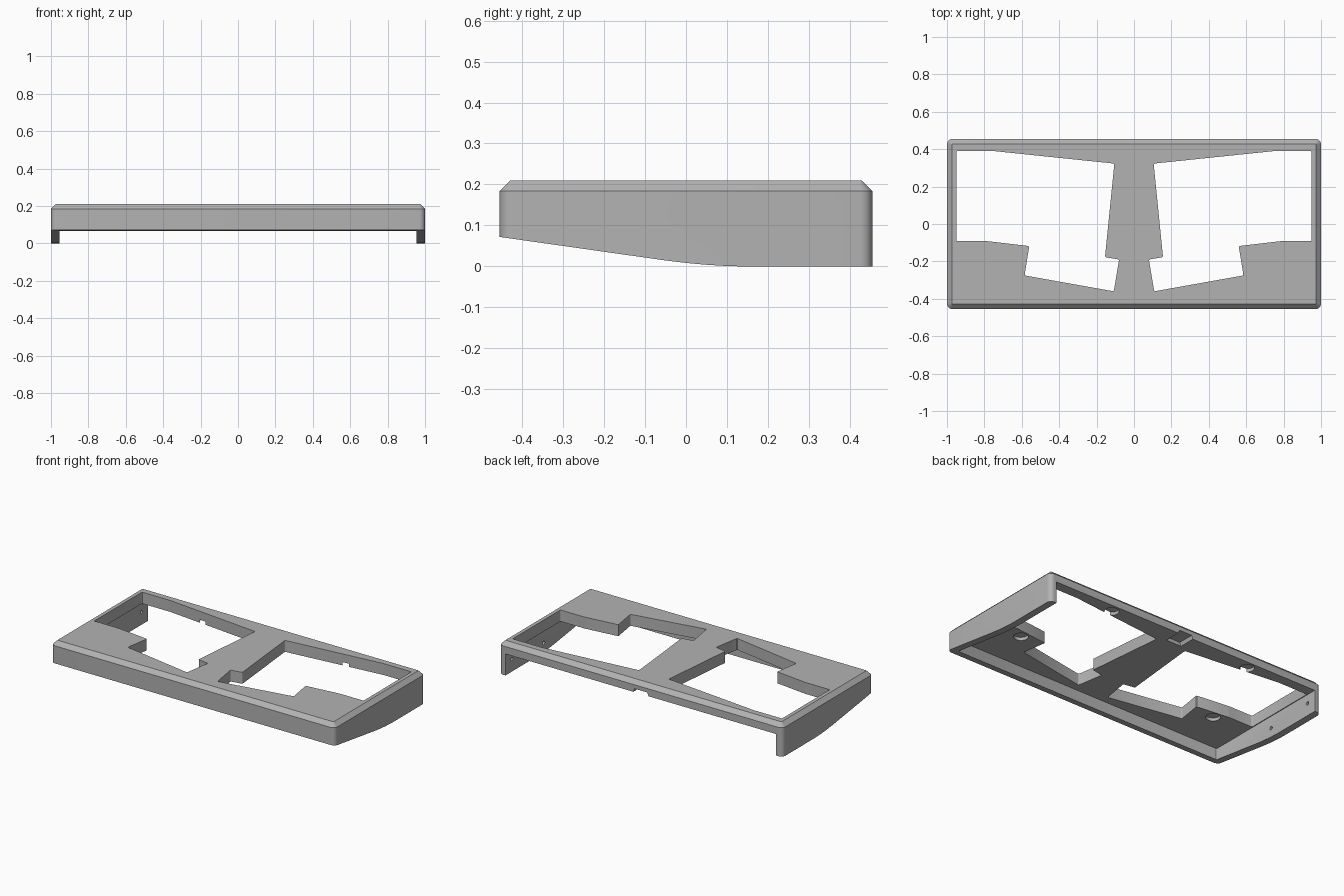
import bpy, bmesh, math
from mathutils import Vector, Matrix

cube = bpy.data.objects.get("Cube")
if cube:
    bpy.data.objects.remove(cube, do_unlink=True)

W, D, H = 1.0, 0.455, 0.21      # half width, half depth, height
PLATE = 0.137                   # underside of the top plate
WALL = 0.045                    # wall thickness
CHAMFER = 0.026

grey = bpy.data.materials.new("case_grey")
grey.use_nodes = True
grey.diffuse_color = (0.45, 0.45, 0.45, 1)
grey.node_tree.nodes["Principled BSDF"].inputs["Base Color"].default_value = grey.diffuse_color


def finish(name, bm):
    bmesh.ops.recalc_face_normals(bm, faces=bm.faces)
    mesh = bpy.data.meshes.new(name)
    bm.to_mesh(mesh)
    bm.free()
    obj = bpy.data.objects.new(name, mesh)
    mesh.materials.append(grey)
    bpy.context.collection.objects.link(obj)
    return obj


def rounded_rect(hx, hy, r, steps=8):
    """Outline of a rectangle with rounded corners."""
    pts = []
    for k, (sx, sy) in enumerate([(1, 1), (-1, 1), (-1, -1), (1, -1)]):
        for i in range(steps + 1):
            a = math.pi / 2 * (k + i / steps)
            pts.append((sx * (hx - r) + r * math.cos(a), sy * (hy - r) + r * math.sin(a)))
    return pts


def prism(name, points, direction, bevel=0):
    """Extrude a closed 3D polygon along a direction, with optional rounded corners."""
    bm = bmesh.new()
    bm.faces.new([bm.verts.new(p) for p in points])
    if bevel:
        bmesh.ops.bevel(bm, geom=bm.verts[:], offset=bevel, segments=3,
                        profile=0.5, affect='VERTICES')
    out = bmesh.ops.extrude_face_region(bm, geom=bm.faces[:])
    bmesh.ops.translate(bm, vec=Vector(direction),
                        verts=[v for v in out["geom"] if isinstance(v, bmesh.types.BMVert)])
    return finish(name, bm)


def cylinder(name, centre, radius, depth, axis='Z'):
    bm = bmesh.new()
    turn = Matrix.Rotation(math.pi / 2, 4, 'Y') if axis == 'X' else Matrix()
    bmesh.ops.create_cone(bm, cap_ends=True, segments=24, radius1=radius, radius2=radius,
                          depth=depth, matrix=Matrix.Translation(centre) @ turn)
    return finish(name, bm)


# Outer shell: rounded block with a chamfered top edge
bm = bmesh.new()
rings = []
for z, inset, r in [(-0.05, 0, 0.03), (H - CHAMFER, 0, 0.03), (H, CHAMFER, 0.004)]:
    rings.append([bm.verts.new((x, y, z)) for x, y in rounded_rect(W - inset, D - inset, r)])
n = len(rings[0])
for low, high in zip(rings, rings[1:]):
    for i in range(n):
        j = (i + 1) % n
        bm.faces.new((low[i], low[j], high[j], high[i]))
bm.faces.new(rings[0][::-1])
bm.faces.new(rings[-1])
case = finish("case_top_shell", bm)

cutters = []

# Sloping underside that levels out toward the back
slope = [(-0.6, 0.0925), (-0.05, 0.0145), (0, 0.0085), (0.05, 0.004), (0.1, 0.001),
         (0.14, 0), (0.6, 0), (0.6, -0.2), (-0.6, -0.2)]
cutters.append(prism("underside_cutter", [(-1.2, y, z) for y, z in slope], (2.4, 0, 0)))

# Hollow interior, open at the back
inner = W - WALL
room = [(-inner, WALL - D), (inner, WALL - D), (inner, 0.6), (-inner, 0.6)]
cutters.append(prism("interior_cutter", [(x, y, -0.2) for x, y in room],
                     (0, 0, 0.2 + PLATE), 0.008))

# Cable notch under the middle of the back edge
notch = [(-0.065, PLATE - 0.03), (0.065, PLATE - 0.03), (0.045, PLATE + 0.022),
         (-0.045, PLATE + 0.022)]
cutters.append(prism("notch_cutter", [(x, 0.35, z) for x, z in notch], (0, 0.2, 0)))

# Key openings, screw recesses and side screw holes, mirrored
opening = [(0.95, 0.39), (0.75, 0.39), (0.105, 0.323), (0.155, -0.177), (0.08, -0.19),
           (0.108, -0.36), (0.585, -0.275), (0.56, -0.118), (0.78, -0.092), (0.95, -0.092)]
for s in (1, -1):
    cutters.append(prism("opening_cutter", [(s * x, y, 0.05) for x, y in opening],
                         (0, 0, 0.3), 0.007))
    for x, y in [(0.71, -0.15), (0.5, 0.4)]:
        cutters.append(cylinder("recess_cutter", (s * x, y, PLATE), 0.042, 0.04))
    for y, z in [(0.39, 0.08), (0.07, 0.06)]:
        cutters.append(cylinder("screw_hole_cutter", (s * inner, y, z), 0.011, 0.05, 'X'))

# Apply every cut, then drop the cutters
bpy.context.view_layer.objects.active = case
for c in cutters:
    mod = case.modifiers.new("cut", 'BOOLEAN')
    mod.operation = 'DIFFERENCE'
    mod.solver = 'EXACT'
    mod.object = c
    bpy.ops.object.modifier_apply(modifier=mod.name)
    bpy.data.objects.remove(c, do_unlink=True)

bpy.ops.object.select_all(action='DESELECT')
case.select_set(True)
bpy.ops.object.shade_smooth_by_angle(angle=math.radians(30))
